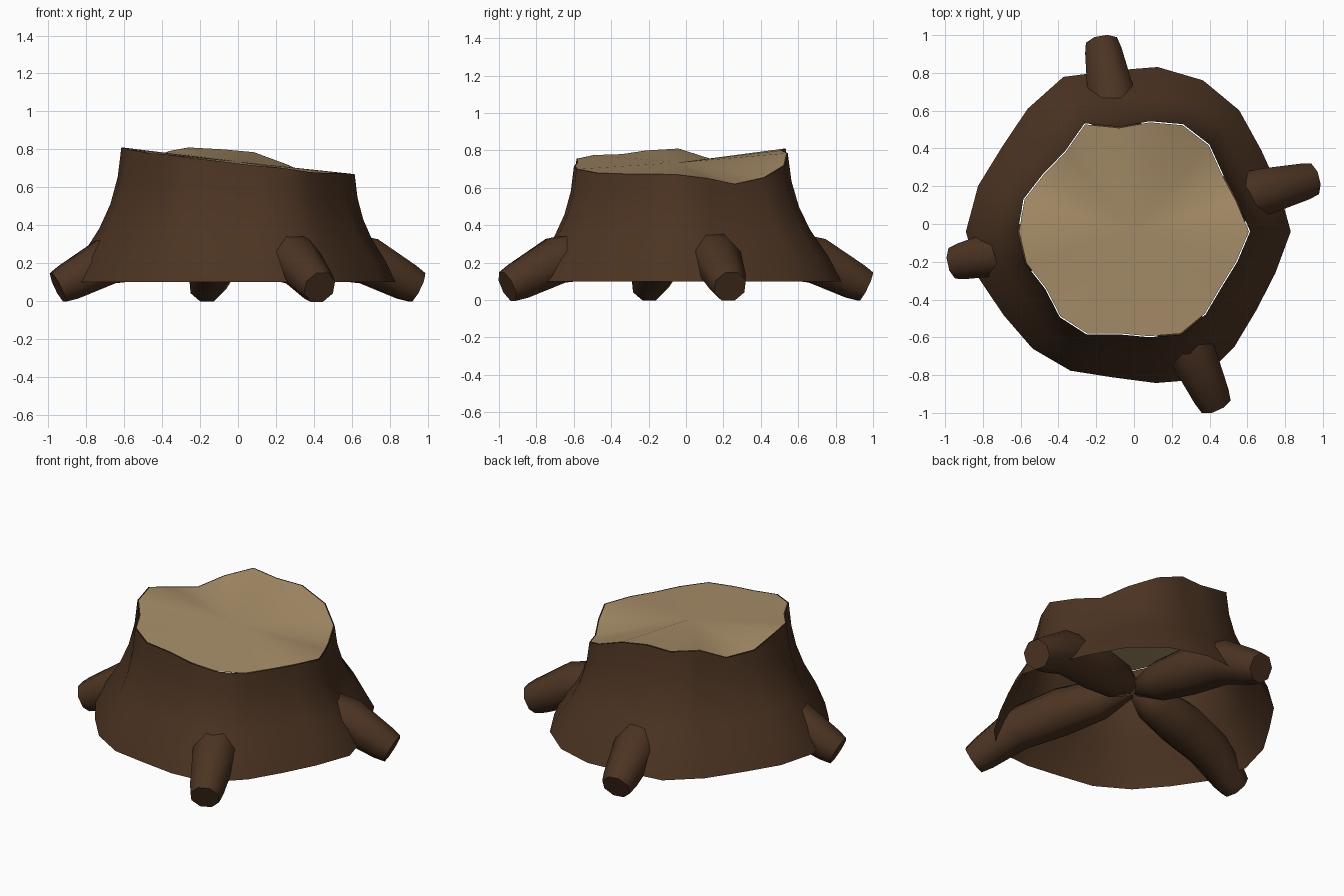
import bpy
import bmesh
import math
from mathutils import Vector

if "Cube" in bpy.data.objects:
    bpy.data.objects.remove(bpy.data.objects["Cube"], do_unlink=True)


def make_material(name, color):
    mat = bpy.data.materials.new(name)
    mat.use_nodes = True
    mat.diffuse_color = (*color, 1)
    mat.node_tree.nodes["Principled BSDF"].inputs["Base Color"].default_value = (*color, 1)
    return mat


bark = make_material("dark bark brown", (0.072, 0.034, 0.016))
wood = make_material("cut wood tan", (0.39, 0.27, 0.14))


def finish(name, bm, mat):
    """Turn a bmesh into a smooth shaded object with one material."""
    mesh = bpy.data.meshes.new(name)
    bm.to_mesh(mesh)
    bm.free()
    mesh.materials.append(mat)
    obj = bpy.data.objects.new(name, mesh)
    bpy.context.collection.objects.link(obj)
    bpy.ops.object.select_all(action="DESELECT")
    obj.select_set(True)
    bpy.context.view_layer.objects.active = obj
    bpy.ops.object.shade_smooth_by_angle(angle=math.radians(70))
    return obj


def bridge(bm, lower, upper):
    n = len(lower)
    for i in range(n):
        j = (i + 1) % n
        bm.faces.new((lower[i], lower[j], upper[j], upper[i]))


# Irregular outlines, as radii and heights at even steps around the stump
CENTRE = Vector((0, -0.04, 0))
BASE_Z = 0.1
base_radius = [.83, .8, .8, .85, .88, .88, .86, .9, .86, .83, .86,
               .89, .86, .82, .82, .81, .78, .81, .86, .81, .77, .78]
rim_radius = [.615, .57, .56, .61, .625, .59, .56, .63, .56, .57, .61,
              .615, .6, .56, .6, .6, .55, .565, .6, .58, .55, .57]
rim_height = [.67, .65, .62, .655, .72, .785, .8, .81, .79, .73, .755,
              .81, .8, .78, .775, .755, .735, .715, .7, .68, .675, .675]
SIDES = len(base_radius)


def around(i, radius, z):
    a = math.tau * i / SIDES
    return CENTRE + Vector((radius * math.cos(a), radius * math.sin(a), z))


# Flared bark wall, open underneath: (height share, flare share) per ring
flare = [(0, 1), (.2, .75), (.4, .42), (.58, .21), (.78, .07), (1, 0)]
bm = bmesh.new()
rings = []
for t, f in flare:
    ring = []
    for i in range(SIDES):
        radius = rim_radius[i] + f * (base_radius[i] - rim_radius[i])
        z = BASE_Z + t * (rim_height[i] - BASE_Z)
        ring.append(bm.verts.new(around(i, radius, z)))
    rings.append(ring)
for lower, upper in zip(rings, rings[1:]):
    bridge(bm, lower, upper)
finish("bark_wall", bm, bark)

# Cut face: a fan of triangles just inside the rim
bm = bmesh.new()
hub = bm.verts.new(CENTRE + Vector((0, 0, 0.735)))
edge = [bm.verts.new(around(i, rim_radius[i] * 0.99, rim_height[i])) for i in range(SIDES)]
for i in range(SIDES):
    bm.faces.new((hub, edge[i], edge[(i + 1) % SIDES]))
finish("cut_top", bm, wood)

# Roots: tapered tubes from the middle of the stump out to the ground
# (share of the way out, height, thickness)
root_path = [(.02, .29, .05), (.2, .275, .12), (.45, .255, .145), (.73, .21, .132),
             (.94, .1, .105), (1, .072, .09)]
root_tips = {"back_root": (-.17, .96), "left_root": (.945, .235),
             "front_root": (.43, -.955), "right_root": (-.95, -.205)}
ROOT_SIDES = 8

for name, tip in root_tips.items():
    out = Vector((*tip, 0))
    points = [out * t + Vector((0, 0, z)) for t, z, r in root_path]
    side = Vector((0, 0, 1)).cross(out).normalized()
    bm = bmesh.new()
    rings = []
    for k, p in enumerate(points):
        along = points[min(k + 1, len(points) - 1)] - points[max(k - 1, 0)]
        up = along.cross(side).normalized()
        r = root_path[k][2]
        ring = []
        for s in range(ROOT_SIDES):
            a = math.tau * (s + 0.5) / ROOT_SIDES
            ring.append(bm.verts.new(p + r * (math.cos(a) * side + math.sin(a) * up)))
        rings.append(ring)
    for lower, upper in zip(rings, rings[1:]):
        bridge(bm, lower, upper)
    bm.faces.new(rings[-1])
    bm.faces.new(rings[0][::-1])
    bmesh.ops.recalc_face_normals(bm, faces=bm.faces)
    finish(name, bm, bark)
